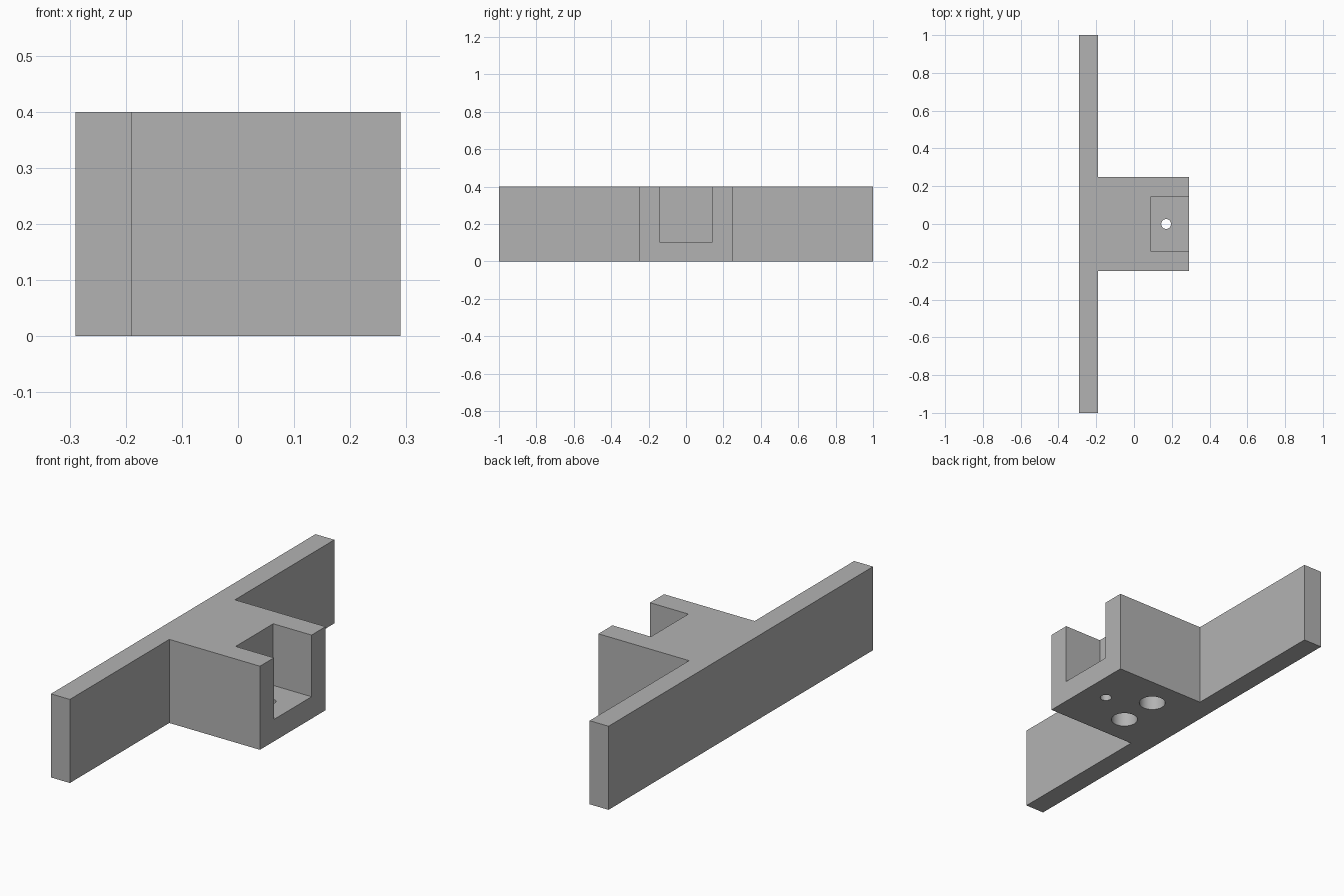
import bpy
import bmesh
from mathutils import Matrix, Vector

old = bpy.data.objects.get("Cube")
if old:
    bpy.data.objects.remove(old, do_unlink=True)

# Main sizes
HEIGHT = 0.4
BACK, STEP, TIP = -0.29, -0.19, 0.29
BLOCK_HALF = 0.248
POCKET_X, POCKET_HALF, POCKET_FLOOR = 0.087, 0.142, 0.105

grey = bpy.data.materials.new("plain_grey")
grey.use_nodes = True
colour = (0.45, 0.45, 0.45, 1)
grey.diffuse_color = colour
grey.node_tree.nodes["Principled BSDF"].inputs["Base Color"].default_value = colour


def make_object(name, bm):
    bmesh.ops.recalc_face_normals(bm, faces=bm.faces)
    mesh = bpy.data.meshes.new(name)
    bm.to_mesh(mesh)
    bm.free()
    mesh.materials.append(grey)
    obj = bpy.data.objects.new(name, mesh)
    bpy.context.collection.objects.link(obj)
    return obj


def box(name, low, high):
    low, high = Vector(low), Vector(high)
    bm = bmesh.new()
    bmesh.ops.create_cube(bm, size=1, matrix=Matrix.Translation((low + high) / 2)
                          @ Matrix.Diagonal((high - low).to_4d()))
    return make_object(name, bm)


def drill(name, x, y, radius, top):
    bottom = -0.1
    bm = bmesh.new()
    bmesh.ops.create_cone(bm, cap_ends=True, segments=48, radius1=radius,
                          radius2=radius, depth=top - bottom,
                          matrix=Matrix.Translation((x, y, (top + bottom) / 2)))
    return make_object(name, bm)


# T-shaped body: long rail with a block in the middle, extruded upwards
half = [(BACK, 1), (STEP, 1), (STEP, BLOCK_HALF), (TIP, BLOCK_HALF)]
outline = half + [(x, -y) for x, y in reversed(half)]
bm = bmesh.new()
base = bm.faces.new([bm.verts.new((x, y, 0)) for x, y in outline])
top = bmesh.ops.extrude_face_region(bm, geom=[base])["geom"]
bmesh.ops.translate(bm, vec=(0, 0, HEIGHT),
                    verts=[v for v in top if isinstance(v, bmesh.types.BMVert)])
body = make_object("rail_with_block", bm)

# Open pocket, small through hole and two blind holes from below
cutters = [
    box("pocket_cutter", (POCKET_X, -POCKET_HALF, POCKET_FLOOR),
        (TIP + 0.1, POCKET_HALF, HEIGHT + 0.1)),
    drill("through_hole_cutter", 0.17, 0, 0.026, 0.2),
]
for side in (-1, 1):
    cutters.append(drill("blind_hole_cutter", -0.026, side * 0.1, 0.06, 0.2))

bpy.ops.object.select_all(action="DESELECT")
bpy.context.view_layer.objects.active = body
body.select_set(True)
for cutter in cutters:
    cutter.hide_render = True
    cut = body.modifiers.new(cutter.name, "BOOLEAN")
    cut.operation = "DIFFERENCE"
    cut.solver = "EXACT"
    cut.object = cutter
    bpy.ops.object.modifier_apply(modifier=cut.name)
    bpy.data.objects.remove(cutter, do_unlink=True)

# Rounded hole walls, sharp edges elsewhere
bpy.ops.object.shade_smooth_by_angle()
